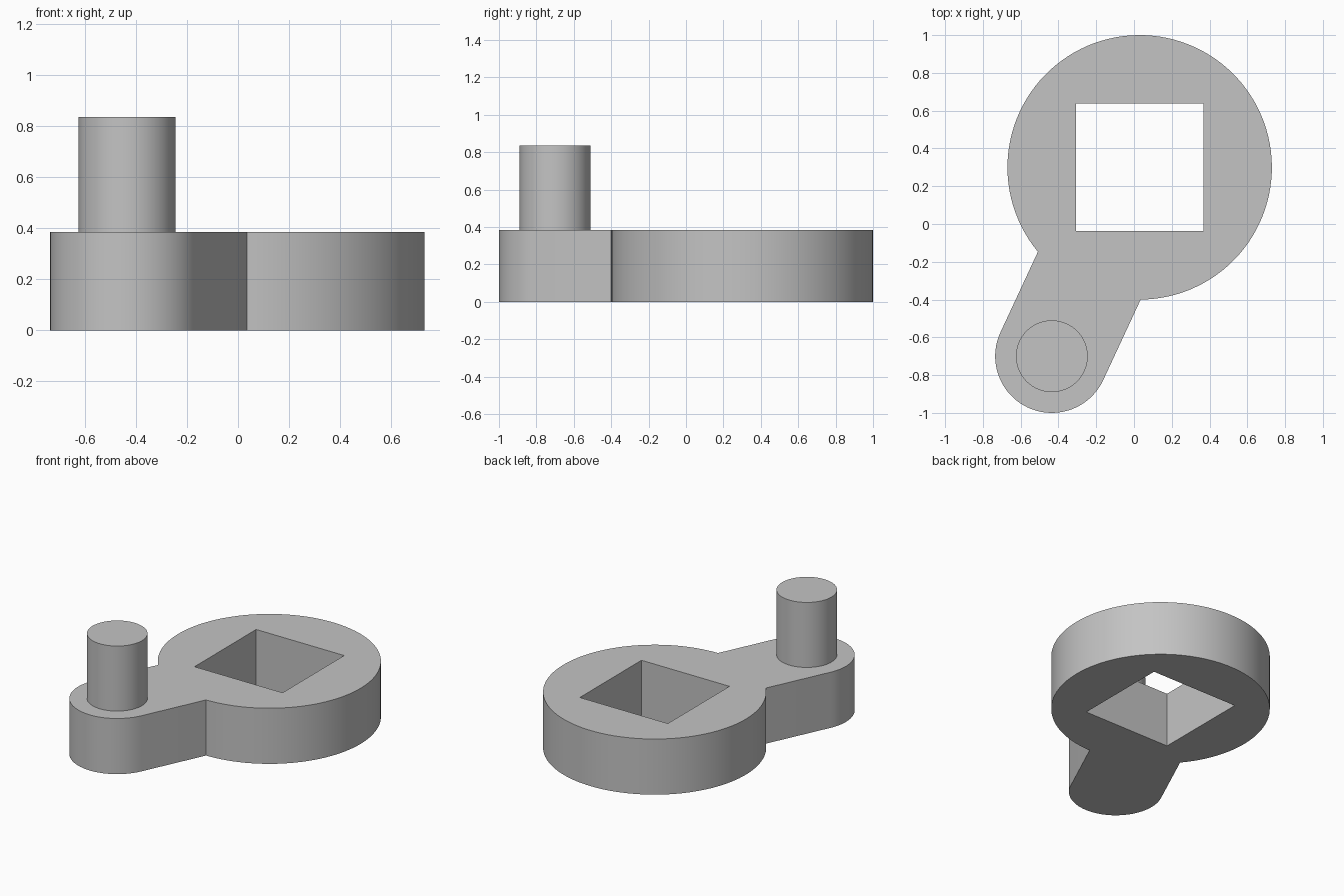
import bpy
import bmesh
from math import asin, atan2, cos, sin, pi, radians
from mathutils import Vector

if "Cube" in bpy.data.objects:
    bpy.data.objects.remove(bpy.data.objects["Cube"], do_unlink=True)

HUB, HUB_R = Vector((0.03, 0.30)), 0.70
TIP, TIP_R = Vector((-0.435, -0.70)), 0.30
HOLE_HALF = 0.337
THICK, PIN_R, PIN_TOP = 0.385, 0.19, 0.835

grey = bpy.data.materials.new("plain grey")
grey.use_nodes = True
colour = (0.55, 0.55, 0.55, 1)
grey.diffuse_color = colour
grey.node_tree.nodes["Principled BSDF"].inputs["Base Color"].default_value = colour


def arc(centre, radius, start, end, steps):
    angles = [start + (end - start) * i / steps for i in range(steps + 1)]
    return [centre + radius * Vector((cos(a), sin(a))) for a in angles]


def extrude_plate(name, loops, bottom, top):
    """Fill the closed loops (outline and holes) and extrude them upward."""
    bm = bmesh.new()
    edges = []
    for loop in loops:
        verts = [bm.verts.new((p.x, p.y, bottom)) for p in loop]
        edges += [bm.edges.new((a, b)) for a, b in zip(verts, verts[1:] + verts[:1])]
    bmesh.ops.triangle_fill(bm, edges=edges, use_beauty=True)
    extruded = bmesh.ops.extrude_face_region(bm, geom=bm.faces[:], use_keep_orig=True)
    raised = [v for v in extruded["geom"] if isinstance(v, bmesh.types.BMVert)]
    bmesh.ops.translate(bm, verts=raised, vec=(0, 0, top - bottom))
    bmesh.ops.dissolve_limit(bm, angle_limit=radians(0.1), verts=bm.verts[:], edges=bm.edges[:])
    bmesh.ops.recalc_face_normals(bm, faces=bm.faces[:])
    mesh = bpy.data.meshes.new(name)
    bm.to_mesh(mesh)
    bm.free()
    mesh.materials.append(grey)
    obj = bpy.data.objects.new(name, mesh)
    bpy.context.collection.objects.link(obj)
    bpy.ops.object.select_all(action="DESELECT")
    obj.select_set(True)
    bpy.context.view_layer.objects.active = obj
    bpy.ops.object.shade_smooth_by_angle(angle=radians(25))
    return obj


# Crank plate: round hub joined to a rounded arm of constant width
axis = HUB - TIP
heading = atan2(axis.y, axis.x)
gap = asin(TIP_R / HUB_R)
hub_arc = arc(HUB, HUB_R, heading - pi + gap, heading + pi - gap, 96)
tip_arc = arc(TIP, TIP_R, heading + pi / 2, heading + 3 * pi / 2, 40)

# Square through hole in the hub
square = [HUB + HOLE_HALF * Vector(c) for c in ((-1, -1), (1, -1), (1, 1), (-1, 1))]
extrude_plate("crank_plate", [hub_arc + tip_arc, square], 0, THICK)

# Upright handle pin on the arm end
pin_circle = arc(TIP, PIN_R, 0, 2 * pi, 64)[:-1]
extrude_plate("handle_pin", [pin_circle], THICK, PIN_TOP)
